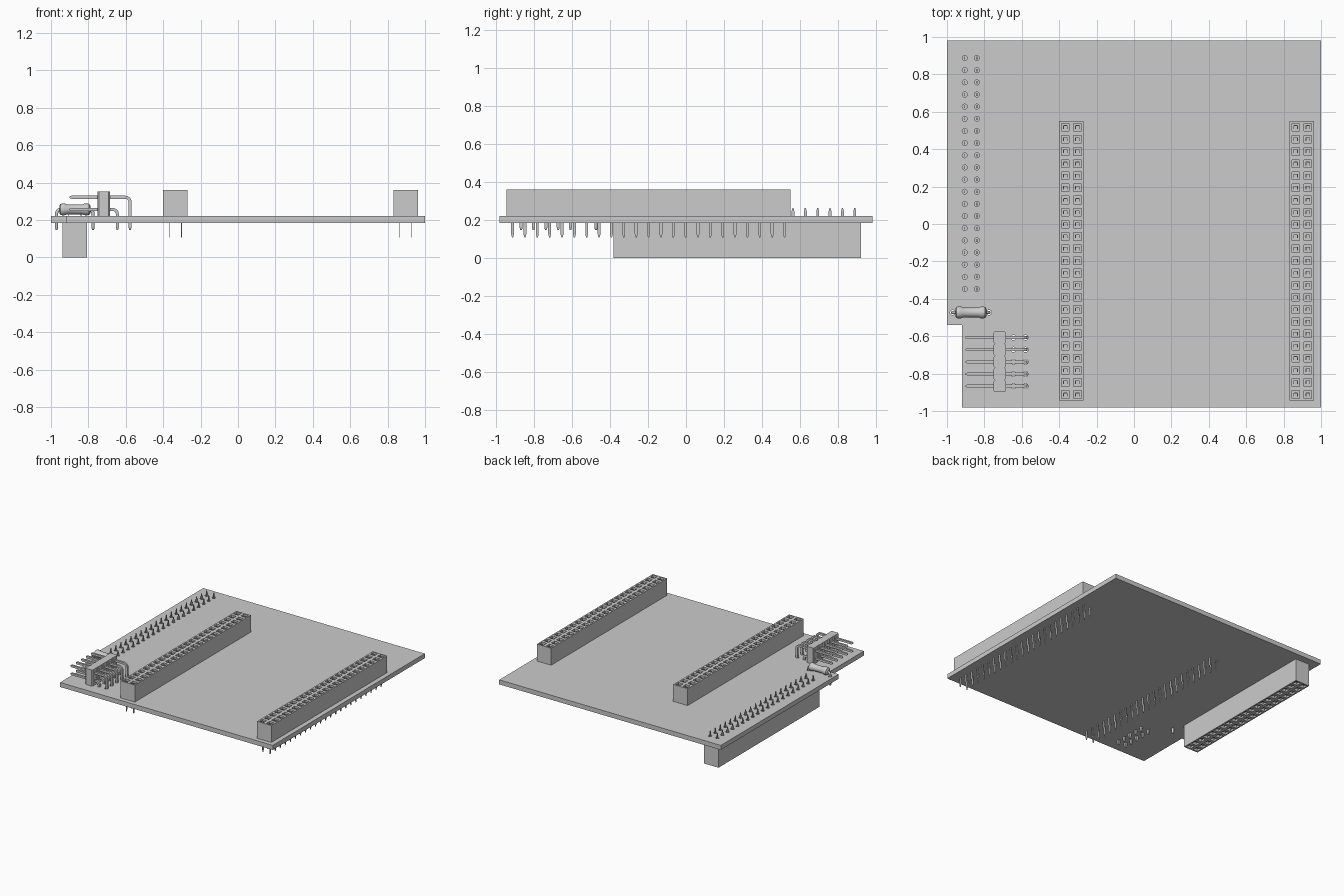
import bpy, bmesh, math
from mathutils import Vector, Matrix

cube = bpy.data.objects.get("Cube")
if cube:
    bpy.data.objects.remove(cube)

grey = bpy.data.materials.new("plain grey")
grey.use_nodes = True
COLOR = (0.6, 0.6, 0.6, 1)
grey.diffuse_color = COLOR
grey.node_tree.nodes["Principled BSDF"].inputs["Base Color"].default_value = COLOR

PITCH = 0.065
BOTTOM, TOP = 0.185, 0.222


def finish(bm, name, smooth=False):
    bmesh.ops.recalc_face_normals(bm, faces=bm.faces)
    mesh = bpy.data.meshes.new(name)
    bm.to_mesh(mesh)
    bm.free()
    mesh.materials.append(grey)
    obj = bpy.data.objects.new(name, mesh)
    bpy.context.collection.objects.link(obj)
    if smooth:
        bpy.ops.object.select_all(action='DESELECT')
        obj.select_set(True)
        bpy.context.view_layer.objects.active = obj
        bpy.ops.object.shade_smooth_by_angle(angle=math.radians(40))
    return obj


def prism(bm, points, offset):
    """Extrude a flat outline along an offset."""
    face = bm.faces.new([bm.verts.new(p) for p in points])
    moved = bmesh.ops.extrude_face_region(bm, geom=[face])["geom"]
    bmesh.ops.translate(bm, vec=offset, verts=[v for v in moved if isinstance(v, bmesh.types.BMVert)])
    return bm


def box(bm, lo, hi):
    x, y, z = lo
    prism(bm, [(x, y, z), (hi[0], y, z), (hi[0], hi[1], z), (x, hi[1], z)], (0, 0, hi[2] - z))


def sweep(bm, path, radius, sides):
    """Tube along a path lying in the xz plane."""
    path = [Vector(p) for p in path]
    rings = []
    for i, p in enumerate(path):
        t = (path[min(i + 1, len(path) - 1)] - path[max(i - 1, 0)]).normalized()
        n = Vector((-t.z, 0, t.x))
        r = radius * (0.55 if i in (0, len(path) - 1) else 1)
        angles = [2 * math.pi * (k + 0.5) / sides for k in range(sides)]
        rings.append([bm.verts.new(p + r * (n * math.cos(a) + Vector((0, 1, 0)) * math.sin(a)))
                      for a in angles])
    for a, b in zip(rings, rings[1:]):
        for k in range(sides):
            bm.faces.new((a[k], a[(k + 1) % sides], b[(k + 1) % sides], b[k]))
    bm.faces.new(rings[0])
    bm.faces.new(rings[-1])


def bend(x, y, z, r, side=1):
    """Points of a quarter turn from horizontal to downward."""
    return [(x - side * r + side * r * math.sin(a), y, z - r + r * math.cos(a))
            for a in (k * math.pi / 8 for k in range(5))]


def rows(first, count):
    return [first + PITCH * i for i in range(count)]


def socket(name, x, y, count, z, height, down=False):
    """Two-column socket strip with square openings on its open side."""
    bm = bmesh.new()
    bmesh.ops.create_grid(bm, x_segments=2, y_segments=count, size=0.5)
    bmesh.ops.scale(bm, vec=(2 * PITCH, count * PITCH, 1), verts=bm.verts)
    cells = list(bm.faces)
    rim = [e for e in bm.edges if e.is_boundary]
    walls = bmesh.ops.extrude_edge_only(bm, edges=rim)["geom"]
    bmesh.ops.translate(bm, vec=(0, 0, -height), verts=[v for v in walls if isinstance(v, bmesh.types.BMVert)])
    bmesh.ops.contextual_create(bm, geom=[e for e in walls if isinstance(e, bmesh.types.BMEdge) and e.is_boundary])
    bmesh.ops.inset_individual(bm, faces=cells, thickness=0.017)
    holes = bmesh.ops.extrude_discrete_faces(bm, faces=cells)["faces"]
    for f in holes:
        bmesh.ops.translate(bm, vec=(0, 0, -0.09), verts=f.verts)
    turn = Matrix.Rotation(math.pi if down else 0, 4, 'Y')
    bm.transform(Matrix.Translation((x, y, z)) @ turn)
    finish(bm, name)


def flat_pins(name, xs, ys, base, tip):
    """Thin blades with a tapered tip."""
    bm = bmesh.new()
    w, s = 0.0075, math.copysign(0.018, tip - base)
    for x in xs:
        for y in ys:
            prism(bm, [(x - 0.002, y + a, z) for a, z in (
                (-w, base), (w, base), (w, tip - s), (w * 0.4, tip),
                (-w * 0.4, tip), (-w, tip - s))], (0.004, 0, 0))
    finish(bm, name)


def contacts(name, xs, ys, z0, z1):
    """Paired spring leaves inside the socket openings."""
    bm = bmesh.new()
    for x in xs:
        for y in ys:
            for s in (-1, 1):
                cx = x + s * 0.010
                box(bm, (cx - 0.002, y - 0.009, z0), (cx + 0.002, y + 0.009, z1))
            box(bm, (x - 0.010, y + 0.007, z0), (x + 0.010, y + 0.010, z1))
    finish(bm, name)


# Board with a notched corner and drilled holes
long_rows = rows(-0.912, 23)
side_rows = rows(-0.3475, 20)
pin_rows = rows(-0.867, 5)
side_columns = (-0.905, -0.84)
board = finish(prism(bmesh.new(), [(x, y, BOTTOM) for x, y in (
    (-0.92, -0.98), (1, -0.98), (1, 0.98), (-1, 0.98), (-1, -0.54), (-0.92, -0.54))],
    (0, 0, TOP - BOTTOM)), "board")

drill = bmesh.new()
spots = [(x, y) for x in side_columns for y in side_rows]
spots += [(x, y) for x in (-0.645, -0.58) for y in pin_rows]
spots += [(-0.97, -0.473), (-0.775, -0.473)]
for x, y in spots:
    bmesh.ops.create_cone(drill, cap_ends=True, segments=16, radius1=0.0135, radius2=0.0135,
                          depth=0.2, matrix=Matrix.Translation((x, y, 0.2)))
drill_obj = finish(drill, "hole_cutter")
drill_obj.hide_render = True
drill_obj.hide_set(True)
cut = board.modifiers.new("holes", 'BOOLEAN')
cut.object = drill_obj
cut.solver = 'EXACT'
bpy.context.view_layer.objects.active = board
bpy.ops.object.modifier_apply(modifier=cut.name)
bpy.data.objects.remove(drill_obj)

# Two tall sockets on top with pins below the board
for side, cx in (("middle", -0.335), ("left", 0.897)):
    columns = (cx - PITCH / 2, cx + PITCH / 2)
    socket(side + "_socket", cx, -0.197, 23, 0.36, 0.36 - TOP)
    contacts(side + "_socket_contacts", columns, long_rows, 0.27, 0.352)
    flat_pins(side + "_socket_pins", columns, long_rows, BOTTOM + 0.005, 0.108)

# Downward socket under the board with pins through the top
socket("lower_socket", -0.8725, 0.27, 20, 0, BOTTOM, down=True)
contacts("lower_socket_contacts", side_columns, side_rows, 0.008, 0.09)
flat_pins("lower_socket_pins", side_columns, side_rows, BOTTOM - 0.005, 0.263)

# Right-angle pin header
bm = bmesh.new()
for y in pin_rows:
    h, c = PITCH / 2, 0.007
    prism(bm, [(x, y + a, TOP) for x, a in (
        (-0.75, c - h), (-0.75 + c, -h), (-0.685 - c, -h), (-0.685, c - h),
        (-0.685, h - c), (-0.685 - c, h), (-0.75 + c, h), (-0.75, h - c))], (0, 0, 0.132))
finish(bm, "angled_header_body")
bm = bmesh.new()
for y in pin_rows:
    for x, z in ((-0.577, 0.322), (-0.645, 0.257)):
        sweep(bm, [(-0.9, y, z), (-0.89, y, z)] + bend(x, y, z, 0.025)
              + [(x, y, 0.162), (x, y, 0.148)], 0.0115, 4)
finish(bm, "angled_header_pins")

# Resistor with a waisted body and two bent leads
bm = bmesh.new()
profile = [(0, -0.083), (0.020, -0.083), (0.029, -0.077), (0.032, -0.066), (0.031, -0.052), (0.026, -0.040)]
profile += [(r, -z) for r, z in reversed(profile)]
verts = [bm.verts.new((r, 0, z)) for r, z in profile]
edges = [bm.edges.new(pair) for pair in zip(verts, verts[1:])]
bmesh.ops.spin(bm, geom=verts + edges, cent=(0, 0, 0), axis=(0, 0, 1), angle=2 * math.pi, steps=24)
bmesh.ops.remove_doubles(bm, verts=bm.verts, dist=0.0002)
bm.transform(Matrix.Translation((-0.8725, -0.473, 0.257)) @ Matrix.Rotation(math.pi / 2, 4, 'Y'))
finish(bm, "resistor_body", True)
bm = bmesh.new()
for s in (-1, 1):
    x = -0.8725 + s * 0.0975
    sweep(bm, [(-0.8725 + s * 0.05, -0.473, 0.257)] + bend(x, -0.473, 0.257, 0.022, s)
          + [(x, -0.473, 0.158), (x, -0.473, 0.148)], 0.009, 10)
finish(bm, "resistor_leads", True)
